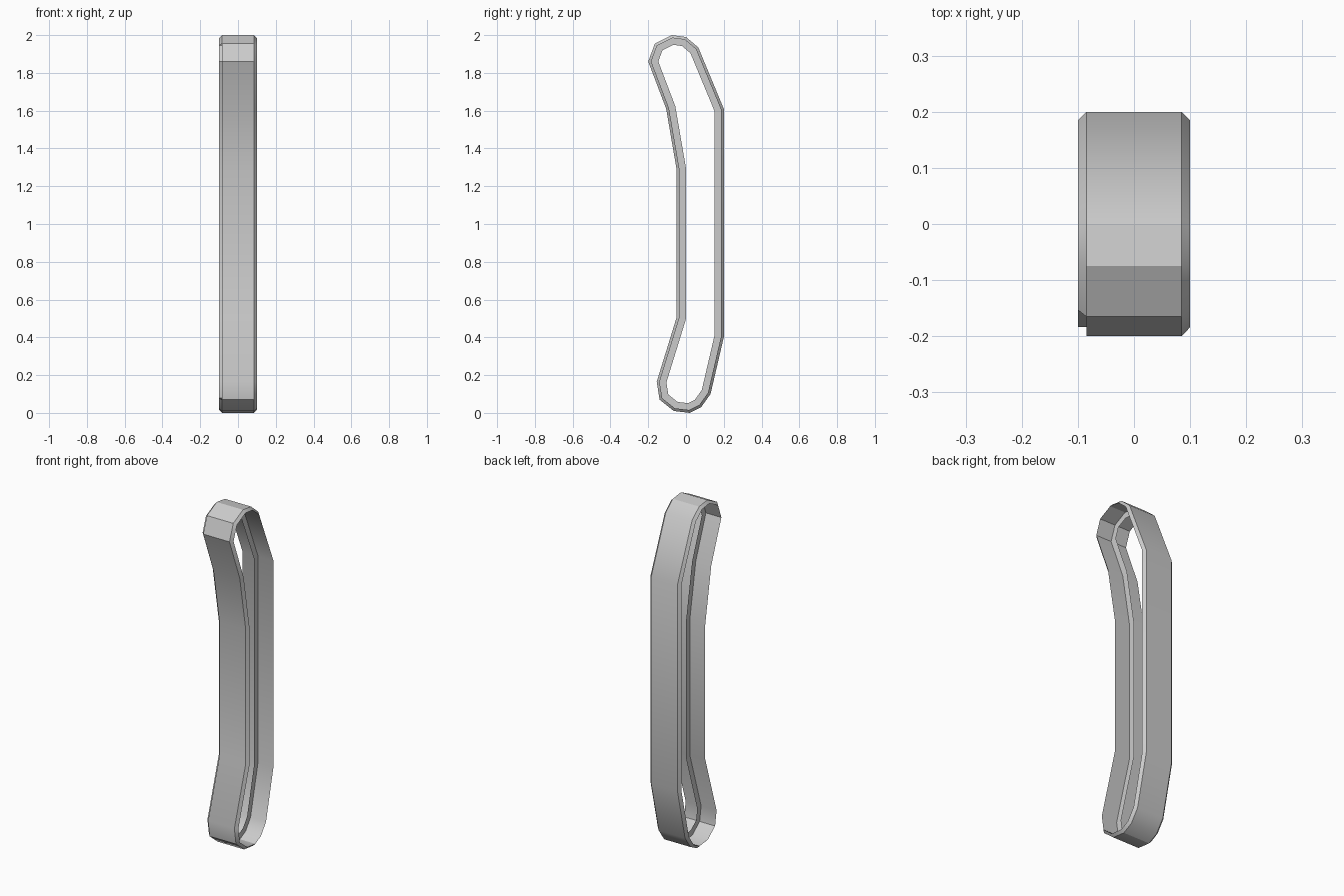
import bpy, bmesh
from mathutils import Vector
from math import radians

if "Cube" in bpy.data.objects:
    bpy.data.objects.remove(bpy.data.objects["Cube"])

# Outer side profile (y, z), clockwise from the front-top corner; last stretch is the front
PROFILE = [(-.165, 1.955), (-.075, 2.0), (0, 1.99), (.065, 1.935), (.2, 1.61),
           (.2, .4), (.13, .1), (.08, .03), (.02, 0), (-.065, .01), (-.14, .07),
           (-.155, .165), (-.05, .505), (-.05, 1.29), (-.105, 1.61), (-.2, 1.86)]
N = len(PROFILE)
FRONT_START = 10   # profile index where the un-chamfered front stretch begins
BEVEL = .015
LIP = .05


def inset(d):
    """Mitred inward offset of the profile."""
    pts = [Vector(p) for p in PROFILE]
    out = []
    for i, p in enumerate(pts):
        a = (p - pts[i - 1]).normalized()
        b = (pts[(i + 1) % N] - p).normalized()
        na, nb = Vector((a.y, -a.x)), Vector((b.y, -b.x))
        out.append(p + (na + nb) * d / (1 + na.dot(nb)))
    return out


def build(name, rings, closed, skip=lambda r, i: False):
    """Bridge successive (x, inset) rings into a swept loop."""
    bm = bmesh.new()
    loops = [[bm.verts.new((x, p.x, p.y)) for p in inset(d)] for x, d in rings]
    for r in range(len(loops) if closed else len(loops) - 1):
        u, v = loops[r], loops[(r + 1) % len(loops)]
        for i in range(N):
            if not skip(r, i):
                j = (i + 1) % N
                bm.faces.new((u[i], u[j], v[j], v[i]))
    bmesh.ops.recalc_face_normals(bm, faces=bm.faces)
    mesh = bpy.data.meshes.new(name)
    bm.to_mesh(mesh)
    bm.free()
    ob = bpy.data.objects.new(name, mesh)
    bpy.context.collection.objects.link(ob)
    bpy.ops.object.select_all(action='DESELECT')
    ob.select_set(True)
    bpy.context.view_layer.objects.active = ob
    bpy.ops.object.shade_smooth_by_angle(angle=radians(32))
    return ob


# Thin band: outer wall, chamfered rims, inner wall (left front chamfer is open)
build("band", [(-.1, BEVEL), (-.085, 0), (.085, 0), (.1, BEVEL)], True,
      lambda r, i: r == 0 and i >= FRONT_START)

# Flat lip running around the middle of the inside
build("inner_lip", [(0, BEVEL), (0, LIP)], False)
